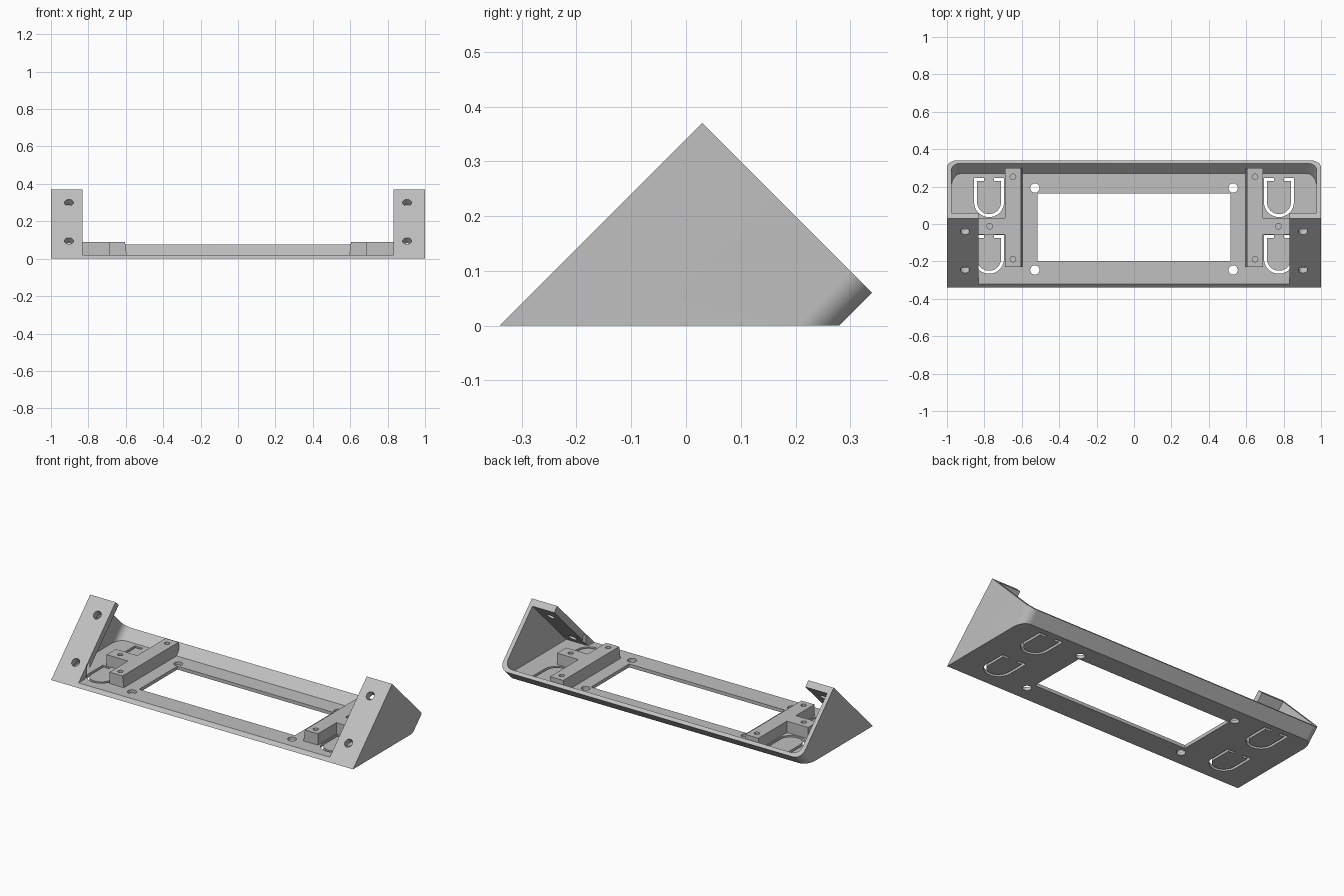
import bpy, bmesh, math
from mathutils import Vector

cube = bpy.data.objects.get("Cube")
if cube:
    bpy.data.objects.remove(cube, do_unlink=True)

R2 = math.sqrt(2)
grey = bpy.data.materials.new("light_grey")
grey.use_nodes = True
grey.diffuse_color = (0.53, 0.53, 0.53, 1)
grey.node_tree.nodes["Principled BSDF"].inputs["Base Color"].default_value = (0.53, 0.53, 0.53, 1)

X, Y, Z = Vector((1, 0, 0)), Vector((0, 1, 0)), Vector((0, 0, 1))
UP = Vector((0, 1, 1)) / R2       # along the sloping face
DEEP = Vector((0, 1, -1)) / R2    # into the sloping face


def prism(name, pts, a, b, axis, lo, hi, cuts=()):
    """Extrude a 2D outline along an axis; each cut (point, normal) removes the normal side."""
    bm = bmesh.new()
    face = bm.faces.new([bm.verts.new(a * p + b * q + axis * lo) for p, q in pts])
    ext = bmesh.ops.extrude_face_region(bm, geom=[face])
    verts = [v for v in ext["geom"] if isinstance(v, bmesh.types.BMVert)]
    bmesh.ops.translate(bm, verts=verts, vec=axis * (hi - lo))
    for co, no in cuts:
        geom = bm.verts[:] + bm.edges[:] + bm.faces[:]
        cut = bmesh.ops.bisect_plane(bm, geom=geom, plane_co=co, plane_no=no, clear_outer=True)
        edges = [e for e in cut["geom_cut"] if isinstance(e, bmesh.types.BMEdge)]
        bmesh.ops.contextual_create(bm, geom=edges)
    bmesh.ops.recalc_face_normals(bm, faces=bm.faces)
    mesh = bpy.data.meshes.new(name)
    bm.to_mesh(mesh)
    bm.free()
    mesh.materials.append(grey)
    obj = bpy.data.objects.new(name, mesh)
    bpy.context.collection.objects.link(obj)
    return obj


def combine(target, others, operation):
    """Apply boolean operations and discard the helpers."""
    bpy.context.view_layer.objects.active = target
    for other in others:
        mod = target.modifiers.new("cut", "BOOLEAN")
        mod.operation, mod.solver, mod.object = operation, "EXACT", other
        bpy.ops.object.modifier_apply(modifier=mod.name)
        bpy.data.objects.remove(other, do_unlink=True)


def arc(cx, cy, r, start, end, n=12):
    steps = [math.radians(start + (end - start) * i / n) for i in range(n + 1)]
    return [(cx + r * math.cos(t), cy + r * math.sin(t)) for t in steps]


def rect(x0, x1, y0, y1):
    return [(x0, y0), (x1, y0), (x1, y1), (x0, y1)]


def rounded(w, front, back, r):
    """Outline with the two back corners rounded."""
    return ([(-w, front), (w, front)] + arc(w - r, back - r, r, 0, 90)
            + arc(r - w, back - r, r, 90, 180))


def hole(x, y, r, lo, hi):
    return prism("hole_cutter", arc(x, y, r, 0, 345, 23), X, Y, Z, lo, hi)


# Tilted housing, cut flat underneath and hollowed from the back
rim = 0.40 / R2
front = -0.34 / R2
body = prism("housing", rounded(1, front, 0.28 / R2, 0.055), X, DEEP, UP, -0.5, rim,
             [(Vector(), -Z)])
floor_cut = [(Z * 0.02, -Z)]
cutters = [
    prism("cavity", rounded(0.976, -0.282 / R2, 0.249 / R2, 0.05), X, DEEP, UP, -0.5, 0.6, floor_cut),
    prism("front_opening", rect(-0.832, 0.832, -0.5, -0.1), X, DEEP, UP, -0.6, 0.6, floor_cut),
    prism("window", rect(-0.516, 0.516, -0.198, 0.163), X, Y, Z, -0.1, 0.1),
]

# Clip slot outline: a U with two short inward hooks
w, top, r = 0.016, 0.128, 0.08
slot = ([(-0.027, top), (-r, top)] + arc(0, 0, r, 180, 360, 20) + [(r, top), (0.027, top)]
        + [(0.027, top - w), (r - w, top - w)] + arc(0, 0, r - w, 360, 180, 20)
        + [(w - r, top - w), (-0.027, top - w)])

for s in (-1, 1):
    for y in (0.192, -0.246):
        cutters.append(hole(s * 0.53, y, 0.025, -0.1, 0.1))
    for y in (0.117, -0.186):
        pts = [(s * 0.775 + px, y + py) for px, py in slot]
        cutters.append(prism("clip_slot", pts, X, Y, Z, -0.1, 0.1))
    # Screw holes through the sloping flanges
    for z in (0.3, 0.095):
        u = (2 * z - 0.34) / R2
        cutters.append(prism("flange_hole", arc(s * 0.904, u, 0.024, 0, 345, 23),
                             X, UP, DEEP, front - 0.05, front + 0.07))
combine(body, cutters, "DIFFERENCE")

# Mounting rails with a side arm and blind screw holes
rails = []
for s, side in ((-1, "right"), (1, "left")):
    profile = [(s * x, z) for x, z in ((0.69, 0.012), (0.594, 0.012), (0.604, 0.088), (0.69, 0.088))]
    rail = prism(side + "_mounting_rail", profile, X, Z, Y, -0.23, 0.3,
                 [(DEEP * 0.19, DEEP)])
    arm = prism("arm", rect(s * 0.832, s * 0.65, -0.055, 0.032), X, Y, Z, 0.012, 0.088)
    combine(rail, [arm], "UNION")
    spots = ((0.647, 0.252), (0.647, -0.188), (0.772, -0.012))
    combine(rail, [hole(s * x, y, 0.015, 0.03, 0.2) for x, y in spots], "DIFFERENCE")
    rails.append(rail)

# Smooth the rounded corners and holes, keep edges sharp
for obj in [body] + rails:
    bpy.ops.object.select_all(action="DESELECT")
    obj.select_set(True)
    bpy.context.view_layer.objects.active = obj
    bpy.ops.object.shade_smooth_by_angle(angle=math.radians(30))
